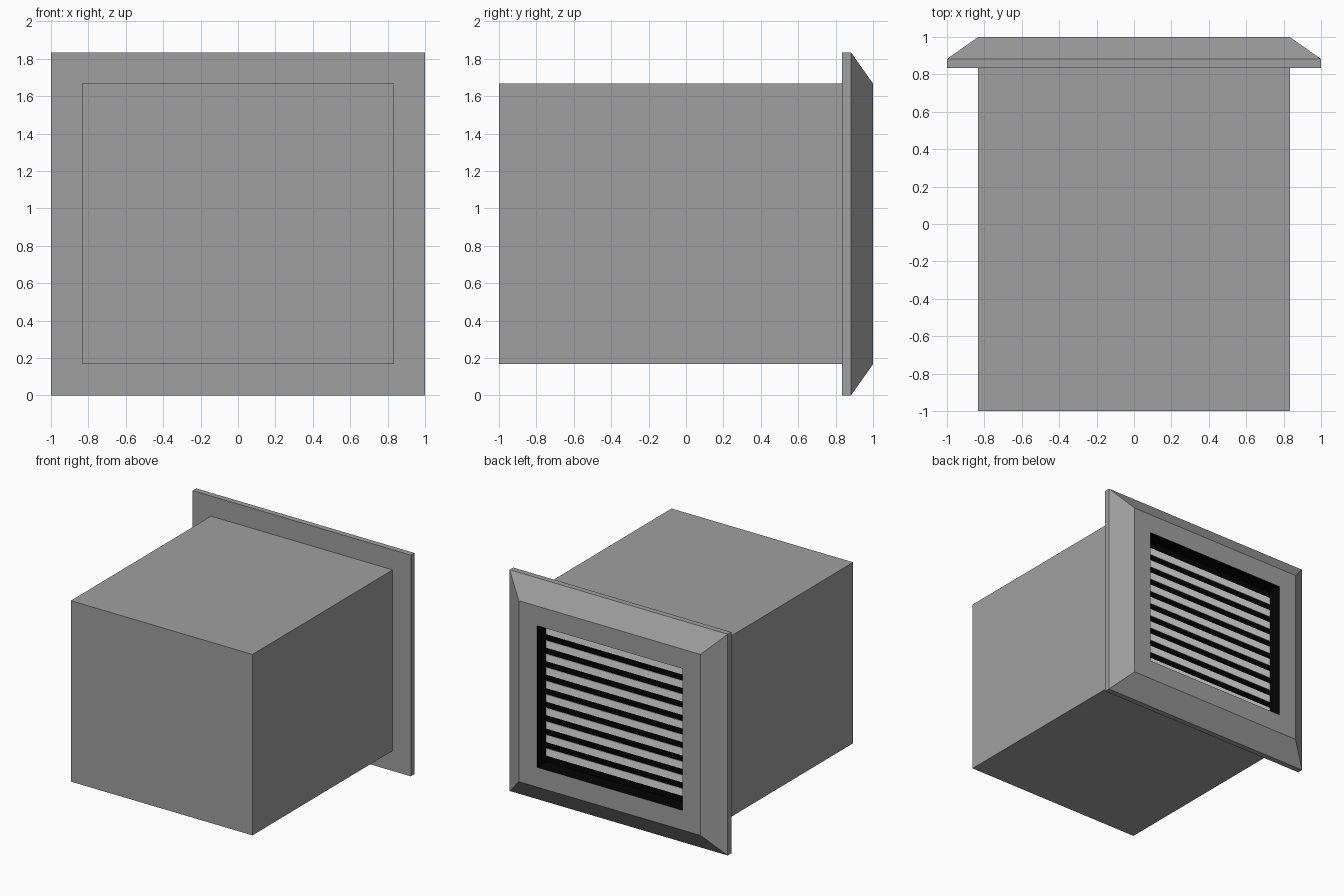
import bpy, bmesh

if "Cube" in bpy.data.objects:
    bpy.data.objects.remove(bpy.data.objects["Cube"])

MID_Z = 0.917                      # height of the vent centre


def material(name, value):
    m = bpy.data.materials.new(name)
    m.diffuse_color = (value, value, value, 1)
    m.use_nodes = True
    m.node_tree.nodes["Principled BSDF"].inputs["Base Color"].default_value = m.diffuse_color
    return m


GREY = material("casing grey", 0.35)
LIGHT = material("slat light grey", 0.77)
BLACK = material("vent black", 0.001)


def ring_shell(name, rings, mats, cap_start=False, cap_end=False):
    """Skin a series of rectangles (half width, half height, y)."""
    bm = bmesh.new()
    loops = []
    for hx, hz, y in rings:
        loops.append([bm.verts.new((sx * hx, y, MID_Z + sz * hz))
                      for sx, sz in ((-1, -1), (1, -1), (1, 1), (-1, 1))])
    for i, (a, b) in enumerate(zip(loops, loops[1:])):
        for k in range(4):
            n = (k + 1) % 4
            f = bm.faces.new((a[k], a[n], b[n], b[k]))
            # the innermost band is the black recess wall
            f.material_index = 1 if len(mats) > 1 and i == len(rings) - 2 else 0
    if cap_start:
        bm.faces.new(loops[0][::-1])
    if cap_end:
        f = bm.faces.new(loops[-1])
        f.material_index = len(mats) - 1
    bmesh.ops.recalc_face_normals(bm, faces=bm.faces)
    mesh = bpy.data.meshes.new(name)
    bm.to_mesh(mesh)
    bm.free()
    for m in mats:
        mesh.materials.append(m)
    ob = bpy.data.objects.new(name, mesh)
    bpy.context.collection.objects.link(ob)
    return ob


# Casing: duct box, flange, bevelled rim, front border and black recess
OPEN_X, OPEN_Z, RECESS_Y = 0.667, 0.587, 0.88
ring_shell("vent_casing", [
    (0.833, 0.75, -1.0),
    (0.833, 0.75, 0.835),
    (1.0, 0.917, 0.835),
    (1.0, 0.917, 0.882),
    (0.833, 0.75, 1.0),
    (OPEN_X, OPEN_Z, 1.0),
    (OPEN_X, OPEN_Z, RECESS_Y),
], [GREY, BLACK], cap_start=True, cap_end=True)

# Slats: ten light strips on the black recess floor
COUNT = 10
step = 2 * OPEN_Z / (2 * COUNT + 1)
bm = bmesh.new()
for i in range(COUNT):
    z = MID_Z - OPEN_Z + (2 * i + 1.5) * step
    made = bmesh.ops.create_cube(bm, size=1)["verts"]
    bmesh.ops.scale(bm, vec=(2 * OPEN_X, 0.004, step * 1.08), verts=made)
    bmesh.ops.translate(bm, vec=(0, RECESS_Y + 0.002, z), verts=made)
mesh = bpy.data.meshes.new("slats")
bm.to_mesh(mesh)
bm.free()
mesh.materials.append(LIGHT)
bpy.context.collection.objects.link(bpy.data.objects.new("slats", mesh))
